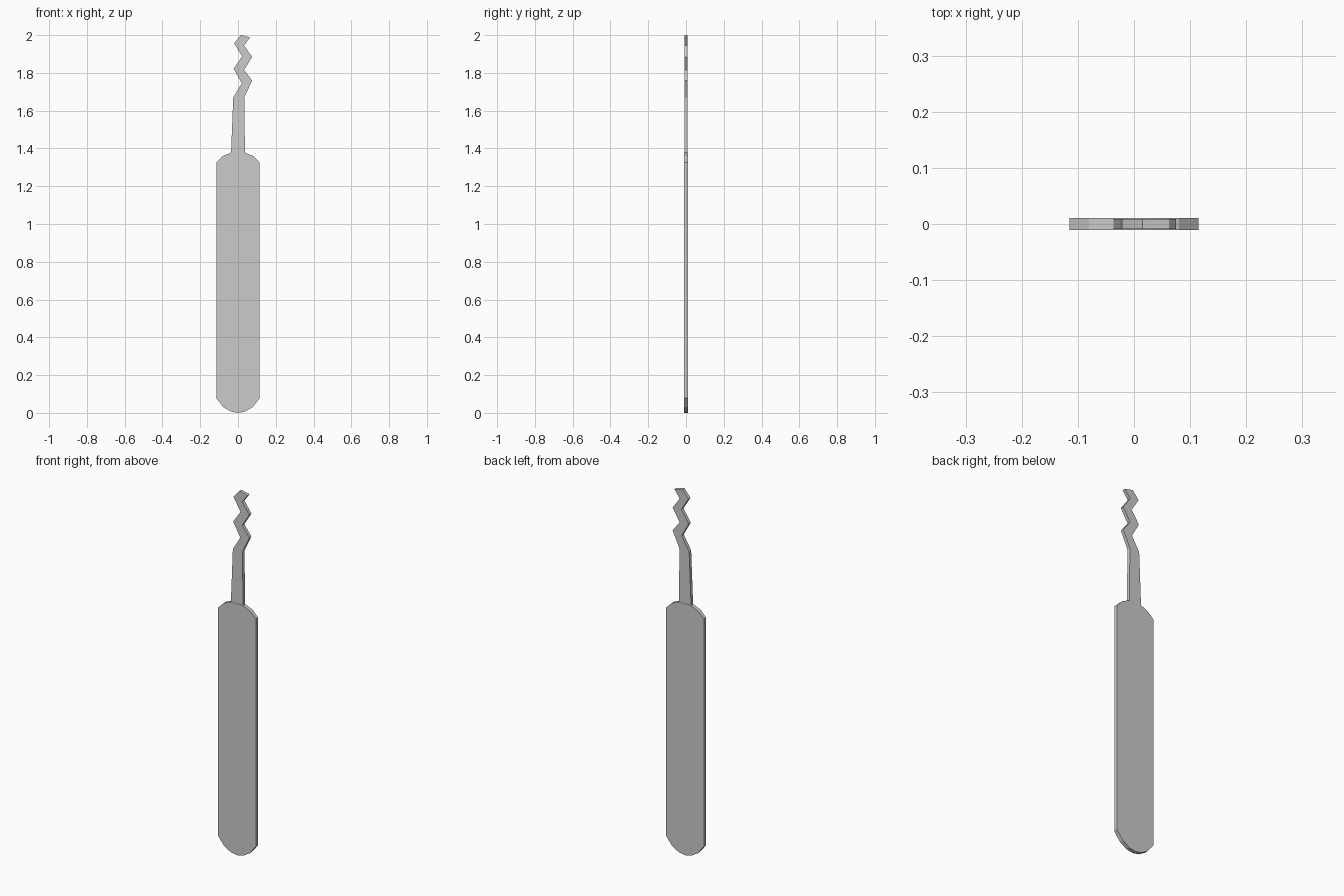
import bpy, bmesh

if "Cube" in bpy.data.objects:
    bpy.data.objects.remove(bpy.data.objects["Cube"])


def plate(name, outline, half):
    """Flat plate: an x-z outline extruded evenly about y = 0."""
    bm = bmesh.new()
    face = bm.faces.new([bm.verts.new((x, -half, z)) for x, z in outline])
    ext = bmesh.ops.extrude_face_region(bm, geom=[face], use_keep_orig=True)
    for v in ext["geom"]:
        if isinstance(v, bmesh.types.BMVert):
            v.co.y = half
    bmesh.ops.recalc_face_normals(bm, faces=bm.faces[:])
    me = bpy.data.meshes.new(name)
    bm.to_mesh(me)
    bm.free()
    ob = bpy.data.objects.new(name, me)
    bpy.context.collection.objects.link(ob)
    return ob


# Handle: right half of the outline, mirrored to the left
right = [(0.037, 0.007), (0.077, 0.03), (0.115, 0.078),
         (0.115, 1.325), (0.08, 1.36), (0.037, 1.378)]
left = [(-x, z) for x, z in reversed(right)]
plate("handle", [(0, 0)] + right + left, 0.0105)

# Neck and zigzag tip: right edge going up, left edge coming down
right_edge = [(0.037, 1.37), (0.033, 1.67), (0.075, 1.76), (0.032, 1.815),
              (0.075, 1.885), (0.032, 1.945), (0.064, 1.988)]
left_edge = [(0.015, 2.0), (-0.021, 1.957), (0.022, 1.888), (-0.023, 1.822),
             (0.02, 1.745), (-0.025, 1.67), (-0.037, 1.37)]
plate("zigzag_pick", right_edge + left_edge, 0.009)
